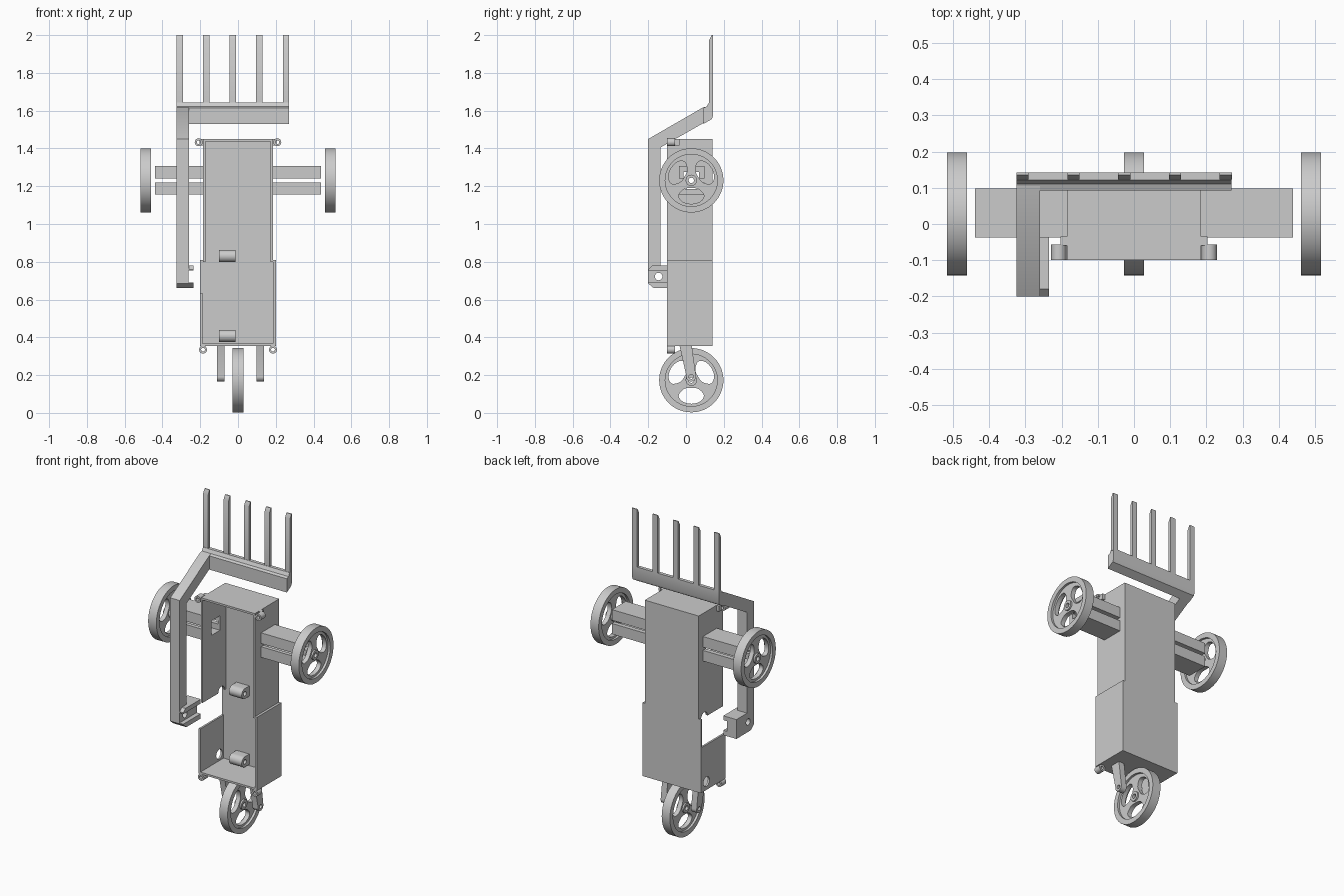
import bpy, bmesh
from math import sin, cos, pi, radians

if "Cube" in bpy.data.objects:
    bpy.data.objects.remove(bpy.data.objects["Cube"])

def prism(name, loops, axis, lo, hi):
    """Fill outline + hole loops and extrude along an axis (X: loops in y,z; Y: x,z; Z: x,y)."""
    def place(u, v):
        return {'X': (lo, u, v), 'Y': (u, lo, v), 'Z': (u, v, lo)}[axis]
    bm = bmesh.new()
    edges = []
    for pts in loops:
        vs = [bm.verts.new(place(*p)) for p in pts]
        edges += [bm.edges.new((vs[i], vs[i - 1])) for i in range(len(vs))]
    bmesh.ops.triangle_fill(bm, use_beauty=True, use_dissolve=False, edges=edges)
    ext = bmesh.ops.extrude_face_region(bm, geom=bm.faces[:])
    move = [0, 0, 0]
    move['XYZ'.index(axis)] = hi - lo
    bmesh.ops.translate(bm, vec=move, verts=[g for g in ext['geom'] if isinstance(g, bmesh.types.BMVert)])
    bmesh.ops.recalc_face_normals(bm, faces=bm.faces[:])
    me = bpy.data.meshes.new(name)
    bm.to_mesh(me)
    bm.free()
    me.shade_smooth()
    me.set_sharp_from_angle(angle=radians(30))
    ob = bpy.data.objects.new(name, me)
    bpy.context.collection.objects.link(ob)
    return ob

def arc(cu, cv, r, a0=0, a1=360, n=24):
    full = abs(a1 - a0) == 360
    m = n if full else n - 1
    return [(cu + r * cos(radians(a0 + (a1 - a0) * i / m)),
             cv + r * sin(radians(a0 + (a1 - a0) * i / m))) for i in range(n)]

def rect(u0, u1, v0, v1):
    return [(u0, v0), (u1, v0), (u1, v1), (u0, v1)]

def box(name, x0, x1, y0, y1, z0, z1):
    return prism(name, [rect(x0, x1, y0, y1)], 'Z', z0, z1)

# wheels: wide rim, thin web with three rounded openings, hub
def wheel(name, x, y, z):
    prism(name + "_rim", [arc(y, z, .17, n=64), arc(y, z, .138, n=64)], 'X', x - .028, x + .028)
    web = [arc(y, z, .14, n=64), arc(y, z, .014)]
    for k in range(3):
        mid = radians(30 + 120 * k)
        hole = []
        for i in range(28):
            t = 2 * pi * i / 28
            c, s = cos(t), sin(t)
            r = .083 + .042 * abs(s) ** .7 * (1 if s > 0 else -1)
            a = mid + .74 * abs(c) ** .8 * (1 if c > 0 else -1)
            hole.append((y + r * cos(a), z + r * sin(a)))
        web.append(hole)
    prism(name + "_web", web, 'X', x - .014, x + .014)
    prism(name + "_hub", [arc(y, z, .03), arc(y, z, .014)], 'X', x - .024, x + .024)

AY, AZ = .028, 1.231
wheel("left_wheel", -.489, AY, AZ)
wheel("right_wheel", .489, AY, AZ)
wheel("tail_wheel", 0, AY, .173)

# open-fronted body shell
Y0, Y1, T = -.1, .14, .012
prism("body_back", [[(-.2, .355), (.2, .355), (.2, .81), (.185, .81), (.185, 1.45),
                     (-.185, 1.45), (-.185, .81), (-.2, .81)]], 'Y', Y1 - T, Y1)
box("body_top", -.185, .185, Y0, Y1, 1.45 - T, 1.45)
box("body_bottom", -.2, .2, Y0, Y1, .355, .355 + T)
window = rect(AY - .042, AY + .042, AZ - .045, AZ + .045)
prism("right_upper_wall", [rect(Y0, Y1, .8, 1.45), window], 'X', .185 - T, .185)
box("right_lower_wall", .185, .2, Y0, Y1, .355, .81)
box("right_step", .173, .2, Y0, Y1, .8, .81)
bite = arc(.085, .8, .032, 180, 0, 14)
prism("left_upper_wall", [[(Y0, .8)] + bite + [(Y1, .8), (Y1, 1.45), (Y0, 1.45)], window], 'X', -.185, -.185 + T)
prism("left_lower_wall", [rect(Y0, Y1, .355, .635), arc(.085, .407, .03)], 'X', -.2, -.188)

# pivot knuckles on the inside of the back
for z in (.83, .407):
    prism("inner_knuckle", [[(.135, z - .032)] + arc(.085, z, .032, 270, 90, 14) + [(.135, z + .032)],
                            arc(.085, z, .014, n=16)], 'X', -.1, -.012)

# mirrored screw lugs and split square axle tubes
for s in (-1, 1):
    for x, z in ((.208, 1.433), (.185, .335)):
        prism("screw_lug", [arc(s * x, z, .021), arc(s * x, z, .01, n=16)], 'Y', Y0, -.057)
    box("lug_support", *sorted((s * .183, s * .203)), -.06, -.034, 1.415, 1.45)
    x0, x1 = sorted((s * .18, s * .44))
    for v in (-1, 1):
        prism("axle_channel", [[(AY + u, AZ + v * w) for u, w in
              ((-.066, .01), (-.066, .076), (.07, .076), (.07, .01),
               (.042, .01), (.042, .045), (-.042, .045), (-.042, .01))]], 'X', x0, x1)

# tail fork legs
for x in (-.091, .118):
    prism("fork_leg", [[(-.035, .36), (.03, .36)] + arc(.027, .192, .026, 10, -190, 18),
                       arc(.027, .192, .012, n=16)], 'X', x - .019, x + .019)

# lifting arm on the left side
prism("lift_arm", [[(-.2, .76), (-.2, 1.45), (.095, 1.62), (.137, 1.62), (.137, 1.56),
                    (-.135, 1.405), (-.135, .76)]], 'X', -.325, -.26)

# pivot clamp: web plate with a pin hole and two flanges toward the body
clamp = [(-.2, .685), (-.17, .66), (-.03, .66), (-.03, .78), (-.18, .78), (-.2, .76)]
prism("clamp_web", [clamp, arc(-.145, .722, .02)], 'X', -.325, -.262)
prism("clamp_lower_flange", [[(-.2, .685), (-.17, .66), (-.03, .66), (-.03, .69), (-.2, .69)]], 'X', -.262, -.235)
prism("clamp_upper_flange", [[(-.2, .753), (-.03, .753), (-.03, .78), (-.18, .78), (-.2, .76)]], 'X', -.262, -.235)

# fork crossbar and tines with slanted tips
prism("crossbar", [[(.093, 1.53), (.093, 1.615), (.11, 1.622), (.121, 1.642), (.142, 1.642),
                    (.142, 1.57), (.136, 1.555)]], 'X', -.325, .27)
for i in range(5):
    x = -.308 + i * .1405
    prism("tine", [[(.123, 1.63), (.142, 1.63), (.142, 2.0), (.136, 2.0), (.123, 1.975)]], 'X', x - .017, x + .017)
